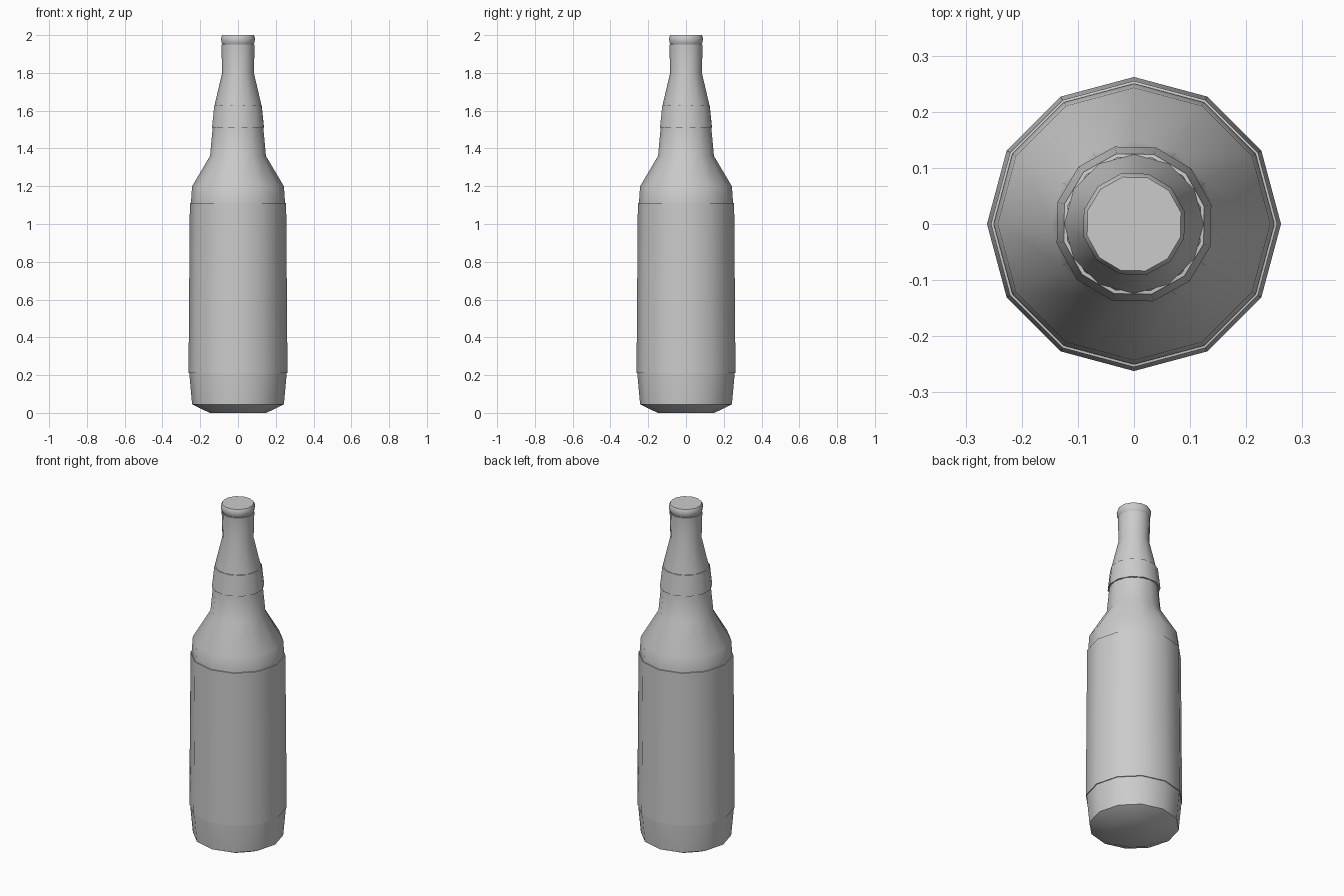
import bpy
import bmesh
import math

SIDES = 12

cube = bpy.data.objects.get("Cube")
if cube:
    bpy.data.objects.remove(cube, do_unlink=True)

grey = bpy.data.materials.new("light grey")
grey.use_nodes = True
colour = (0.6, 0.6, 0.6, 1)
grey.diffuse_color = colour
grey.node_tree.nodes["Principled BSDF"].inputs["Base Color"].default_value = colour


def lathe(name, profile, turn=0, capped=False, sharp=40):
    """Spin (radius, height) points into a twelve-sided shell."""
    bm = bmesh.new()
    rings = []
    for radius, height in profile:
        angles = [math.radians(turn) + math.tau * i / SIDES for i in range(SIDES)]
        rings.append([bm.verts.new((radius * math.cos(a), radius * math.sin(a), height))
                      for a in angles])
    for low, high in zip(rings, rings[1:]):
        for i in range(SIDES):
            j = (i + 1) % SIDES
            bm.faces.new((low[i], low[j], high[j], high[i]))
    if capped:
        bm.faces.new(rings[0][::-1])
        bm.faces.new(rings[-1])
    mesh = bpy.data.meshes.new(name)
    bm.to_mesh(mesh)
    bm.free()
    mesh.materials.append(grey)
    obj = bpy.data.objects.new(name, mesh)
    bpy.context.collection.objects.link(obj)
    bpy.ops.object.select_all(action="DESELECT")
    obj.select_set(True)
    bpy.context.view_layer.objects.active = obj
    bpy.ops.object.shade_smooth_by_angle(angle=math.radians(sharp))
    return obj


# Glass from the chamfered base up to the mouth
lathe("bottle_glass", [
    (0.15, 0.0), (0.243, 0.045), (0.258, 0.21), (0.25, 1.1), (0.243, 1.2),
    (0.148, 1.36), (0.134, 1.51), (0.124, 1.63), (0.084, 1.8), (0.088, 1.95),
], capped=True)

# Wrapped paper labels
lathe("body_label", [(0.258, 0.21), (0.262, 0.211), (0.255, 1.11), (0.25, 1.111)])
lathe("neck_label", [(0.133, 1.51), (0.142, 1.511), (0.129, 1.63), (0.122, 1.631)], turn=14)

# Crimped cap with a rounded lip
lathe("bottle_cap", [
    (0.08, 1.945), (0.09, 1.96), (0.093, 1.985), (0.086, 2.0),
], turn=14, capped=True)
